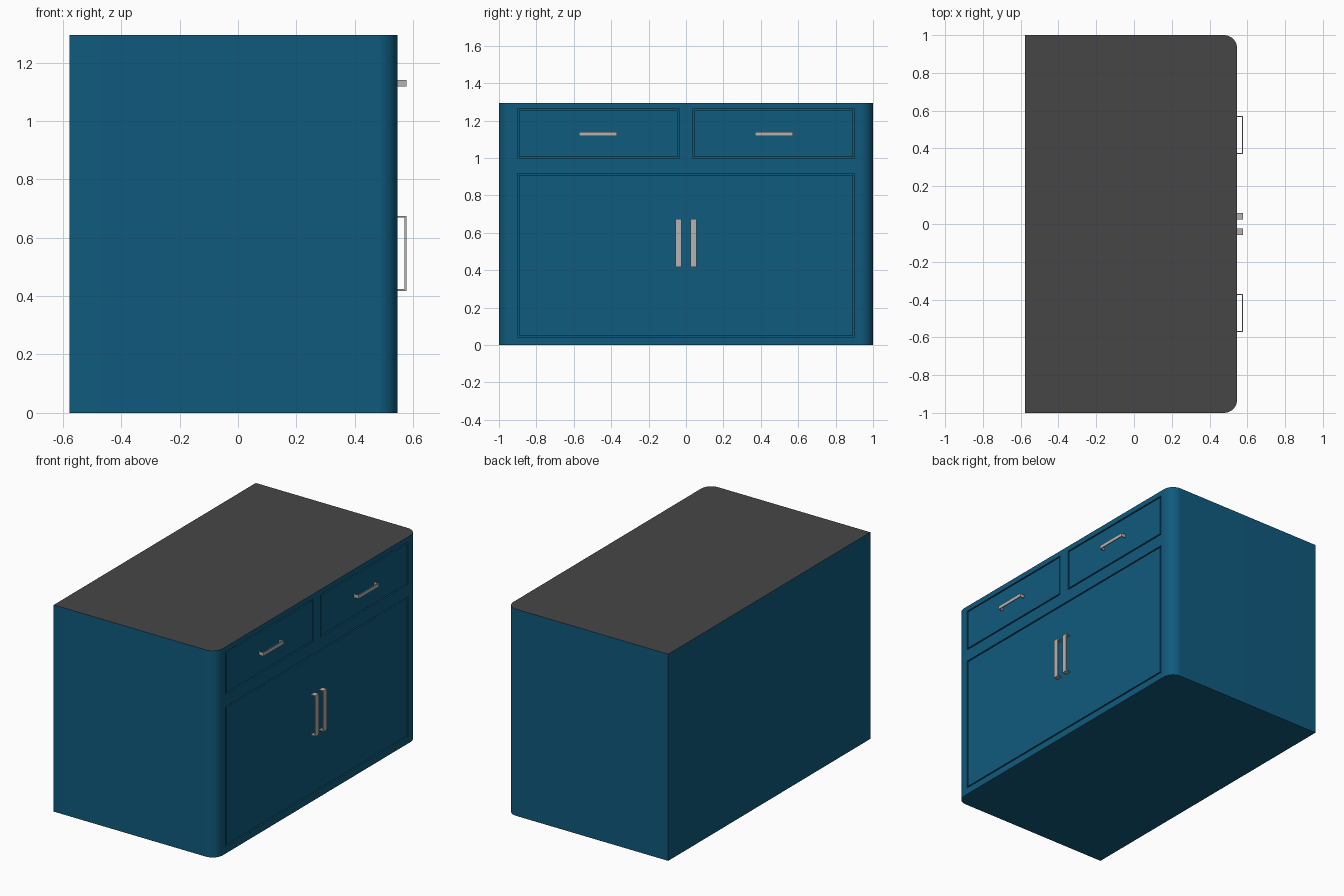
import bpy, bmesh, math

if "Cube" in bpy.data.objects:
    bpy.data.objects.remove(bpy.data.objects["Cube"])

def material(name, rgb):
    m = bpy.data.materials.new(name)
    m.diffuse_color = (*rgb, 1)
    m.use_nodes = True
    m.node_tree.nodes["Principled BSDF"].inputs["Base Color"].default_value = m.diffuse_color
    return m

BLUE = material("deep blue", (0.005, 0.103, 0.205))
DARK = material("dark grey", (0.062, 0.062, 0.062))
METAL = material("brushed metal", (0.46, 0.45, 0.45))

BACK, FRONT, TOP, R = -0.577, 0.546, 1.295, 0.07

def mesh_object(name, bm, *mats):
    bmesh.ops.recalc_face_normals(bm, faces=bm.faces)
    me = bpy.data.meshes.new(name)
    bm.to_mesh(me)
    bm.free()
    ob = bpy.data.objects.new(name, me)
    bpy.context.collection.objects.link(ob)
    for m in mats:
        me.materials.append(m)
    return ob

def prism(bm, points, offset):
    """Closed polygon extruded along offset."""
    face = bm.faces.new([bm.verts.new(p) for p in points])
    ext = bmesh.ops.extrude_face_region(bm, geom=[face], use_keep_orig=True)
    bmesh.ops.translate(bm, vec=offset,
                        verts=[g for g in ext["geom"] if isinstance(g, bmesh.types.BMVert)])

# Cabinet body: plan outline with two rounded front corners, pulled upwards
arc = [(FRONT - R + R * math.cos(a), 1 - R + R * math.sin(a))
       for a in (math.radians(90 * i / 10) for i in range(11))]
outline = [(BACK, -1)] + [(x, -y) for x, y in reversed(arc)] + arc + [(BACK, 1)]
bm = bmesh.new()
prism(bm, [(x, y, 0) for x, y in outline], (0, 0, TOP))
body = mesh_object("cabinet_body", bm, BLUE, DARK)

# Shadow-gap grooves around the drawers and the door panel
def groove(name, y0, y1, z0, z1, w=0.008, depth=0.015):
    bm = bmesh.new()
    rects = [((y0, z0), (y1, z0), (y1, z1), (y0, z1)),
             ((y0 + w, z0 + w), (y1 - w, z0 + w), (y1 - w, z1 - w), (y0 + w, z1 - w))]
    rings = [[bm.verts.new((x, y, z)) for y, z in r]
             for r in rects for x in (FRONT - depth, FRONT + 0.02)]
    for a, b in ((0, 1), (1, 3), (3, 2), (2, 0)):
        for i in range(4):
            j = (i + 1) % 4
            bm.faces.new((rings[a][i], rings[a][j], rings[b][j], rings[b][i]))
    cutter = mesh_object(name, bm, BLUE)
    cutter.hide_render = True
    mod = body.modifiers.new(name, "BOOLEAN")
    mod.operation = "DIFFERENCE"
    mod.solver = "EXACT"
    mod.object = cutter
    bpy.context.view_layer.objects.active = body
    bpy.ops.object.modifier_apply(modifier=name)
    bpy.data.objects.remove(cutter)

groove("left_drawer_groove", -0.902, -0.036, 0.996, 1.262)
groove("right_drawer_groove", 0.036, 0.902, 0.996, 1.262)
groove("door_groove", -0.902, 0.902, 0.043, 0.918)

# Worktop colour on the upper face only
for p in body.data.polygons:
    p.material_index = 1 if p.normal.z > 0.9 and p.center.z > TOP - 0.001 else 0

bpy.ops.object.select_all(action="DESELECT")
body.select_set(True)
bpy.context.view_layer.objects.active = body
bpy.ops.object.shade_smooth_by_angle(angle=math.radians(30))

# Handles: bent flat strap, a U profile given a width
def handle(name, y, z, length, width, vertical):
    x0, x1, t, h = FRONT - 0.001, 0.577, 0.006, length / 2
    u = [(x0, -h), (x1, -h), (x1, h), (x0, h),
         (x0, h - t), (x1 - t, h - t), (x1 - t, t - h), (x0, t - h)]
    bm = bmesh.new()
    if vertical:
        prism(bm, [(x, y - width / 2, z + s) for x, s in u], (0, width, 0))
    else:
        prism(bm, [(x, y + s, z - width / 2) for x, s in u], (0, 0, width))
    mesh_object(name, bm, METAL)

for side, s in (("left", -1), ("right", 1)):
    handle(side + "_drawer_handle", 0.471 * s, 1.129, 0.202, 0.022, False)
    handle(side + "_door_handle", 0.04 * s, 0.546, 0.257, 0.034, True)
